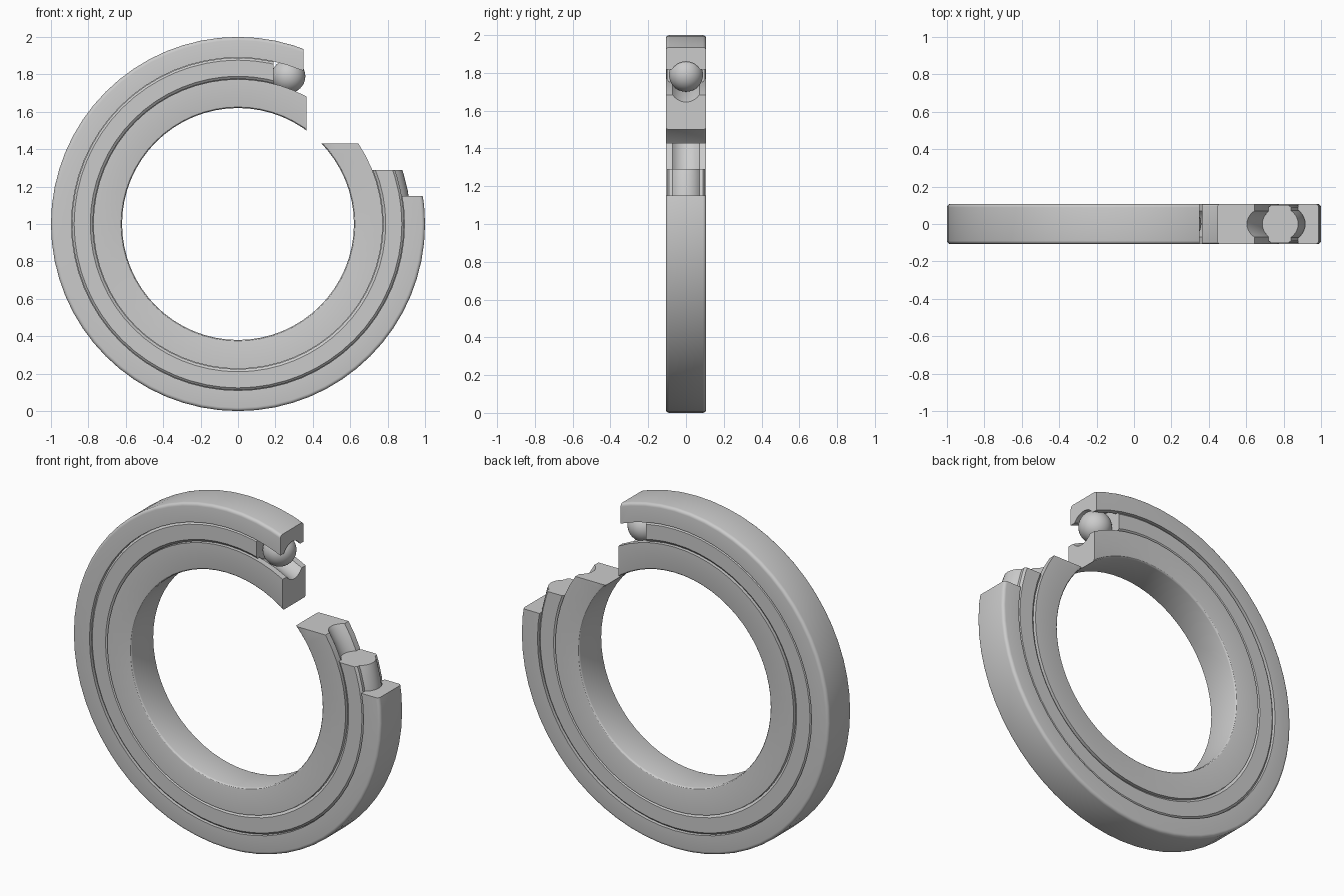
import bpy, bmesh
from math import sin, cos, pi, asin, radians

if "Cube" in bpy.data.objects:
    bpy.data.objects.remove(bpy.data.objects["Cube"])

MID, BALL, HALF = 0.835, 0.09, 0.107   # pitch radius, ball radius, half width
SEGS = 64


def arc(cr, cy, rad, a0, a1, n):
    """Points (radius, y) on an arc; angle 0 points outward, 90 towards +y."""
    return [(cr + rad * cos(radians(a0 + (a1 - a0) * i / n)),
             cy + rad * sin(radians(a0 + (a1 - a0) * i / n))) for i in range(n + 1)]


def race(edge_r, rad, outward, n=10):
    """Groove arc: +y to -y on the outward side, -y to +y on the inward side."""
    half = 90 - asin(abs(edge_r - MID) / rad) * 180 / pi
    mid = 0 if outward else 180
    a0, a1 = mid + half, mid - half
    return arc(MID, 0, rad, a0, a1, n)


def smooth(ob):
    bpy.ops.object.select_all(action='DESELECT')
    ob.select_set(True)
    bpy.context.view_layer.objects.active = ob
    bpy.ops.object.shade_smooth_by_angle(angle=radians(30))


def cut_ring(name, profile, x0, z0):
    """Revolve a closed profile about the y axis, then cut off the corner x > x0, z > z0."""
    bm = bmesh.new()
    loops = []
    for i in range(SEGS):
        a = 2 * pi * i / SEGS
        loops.append([bm.verts.new((r * cos(a), y, 1 + r * sin(a))) for r, y in profile])
    n = len(profile)
    for i in range(SEGS):
        p, q = loops[i], loops[(i + 1) % SEGS]
        for j in range(n):
            k = (j + 1) % n
            bm.faces.new((p[j], p[k], q[k], q[j]))
    bmesh.ops.recalc_face_normals(bm, faces=bm.faces)
    me = bpy.data.meshes.new(name)
    bm.to_mesh(me)
    bm.free()
    ob = bpy.data.objects.new(name, me)
    bpy.context.collection.objects.link(ob)

    bpy.ops.mesh.primitive_cube_add(size=2, location=(x0 + 1, 0, z0 + 1))
    cutter = bpy.context.object
    cutter.hide_render = True
    mod = ob.modifiers.new("cutaway", 'BOOLEAN')
    mod.operation, mod.solver, mod.object = 'DIFFERENCE', 'EXACT', cutter
    bpy.context.view_layer.objects.active = ob
    bpy.ops.object.modifier_apply(modifier=mod.name)
    bpy.data.objects.remove(cutter)
    smooth(ob)


# Outer ring: rounded outer corners, ball groove on the inside
f = 0.018
outer = ([(0.89, -HALF)] + arc(1 - f, -HALF + f, f, -90, 0, 4)
         + arc(1 - f, HALF - f, f, 0, 90, 4) + [(0.89, HALF)]
         + race(0.89, BALL + 0.003, True))
cut_ring("outer_ring", outer, 0.35, 1.15)

# Inner ring: rounded bore corners, ball groove on the outside
f = 0.012
inner = ([(0.774, HALF)] + arc(0.62 + f, HALF - f, f, 90, 180, 3)
         + arc(0.62 + f, -HALF + f, f, 180, 270, 3) + [(0.774, -HALF)]
         + race(0.774, BALL + 0.003, False)[::-1])
inner = inner if inner[-1][1] > 0 else inner[:-11] + inner[-11:][::-1]
cut_ring("inner_ring", inner, 0.365, 1.43)

# Cage: fills the space between the rings and bulges into both grooves
cage = ([(0.79, 0.101), (0.876, 0.101), (0.888, 0.09)]
        + race(0.888, BALL, True)
        + [(0.888, -0.09), (0.876, -0.101), (0.79, -0.101), (0.776, -0.09)]
        + race(0.776, BALL, False) + [(0.776, 0.09)])
cut_ring("cage", cage, 0.19, 1.29)

# Exposed ball in the cutaway
bpy.ops.mesh.primitive_uv_sphere_add(segments=40, ring_count=20, radius=BALL,
                                     location=(0.27, 0, 1.79))
ball = bpy.context.object
ball.name = "ball"
smooth(ball)
